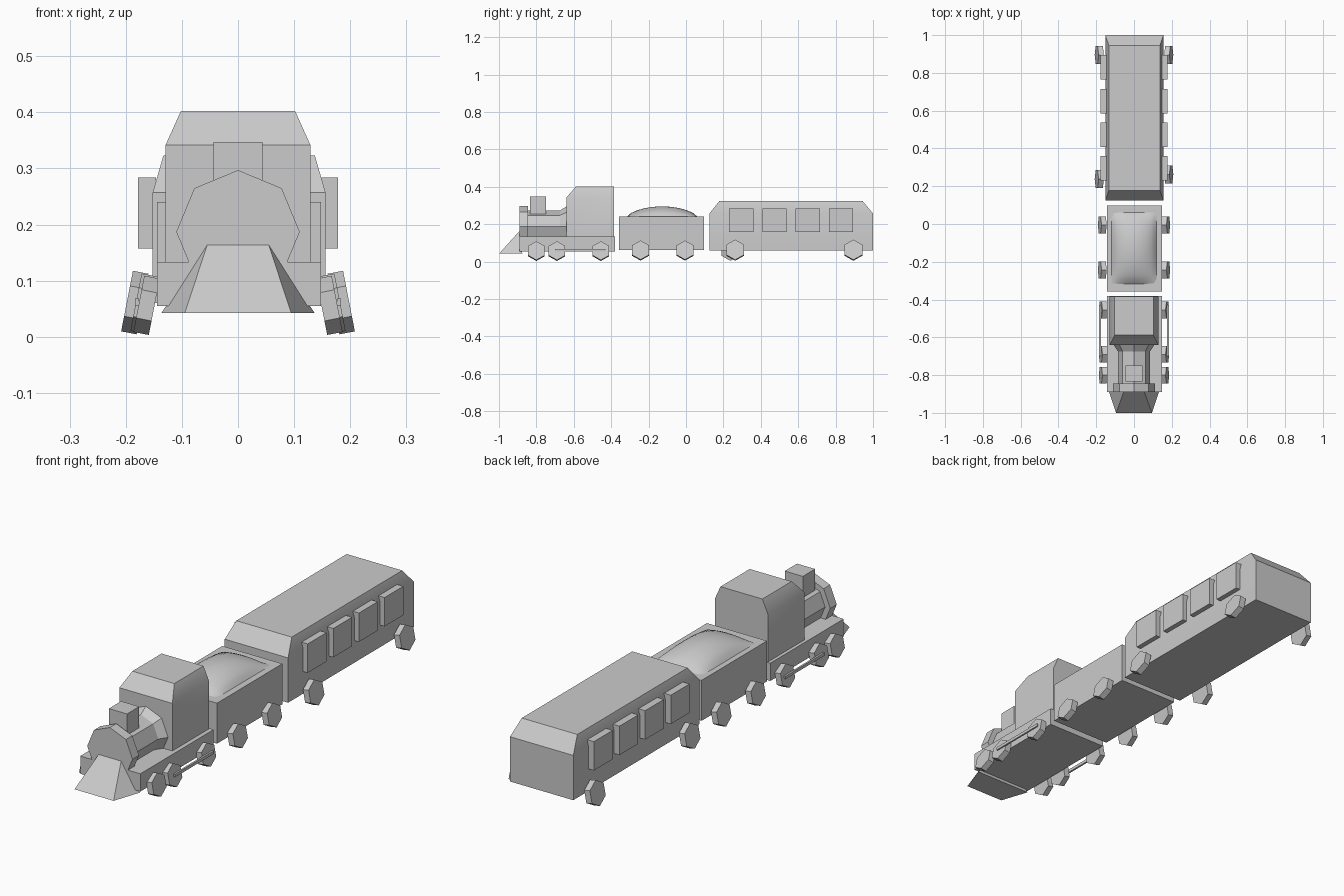
import bpy
import bmesh
from math import sin, cos, pi, radians

cube = bpy.data.objects.get("Cube")
if cube:
    bpy.data.objects.remove(cube, do_unlink=True)

# Single grey paint
grey = bpy.data.materials.new("plain_grey")
grey.use_nodes = True
colour = (0.6, 0.6, 0.6, 1)
grey.diffuse_color = colour
grey.node_tree.nodes["Principled BSDF"].inputs["Base Color"].default_value = colour


def finish(name, bm):
    bmesh.ops.recalc_face_normals(bm, faces=bm.faces)
    mesh = bpy.data.meshes.new(name)
    bm.to_mesh(mesh)
    bm.free()
    mesh.materials.append(grey)
    mesh.shade_smooth()
    mesh.set_sharp_from_angle(angle=radians(30))
    obj = bpy.data.objects.new(name, mesh)
    bpy.context.collection.objects.link(obj)
    return obj


def loft(name, rings):
    """Skin a closed solid through rings with equal point counts."""
    bm = bmesh.new()
    loops = [[bm.verts.new(p) for p in ring] for ring in rings]
    n = len(loops[0])
    for a, b in zip(loops, loops[1:]):
        for i in range(n):
            j = (i + 1) % n
            bm.faces.new((a[i], a[j], b[j], b[i]))
    bm.faces.new(loops[0])
    bm.faces.new(loops[-1])
    return finish(name, bm)


def rect(half_x, y0, y1, z, cx=0.0):
    return [(cx - half_x, y0, z), (cx + half_x, y0, z),
            (cx + half_x, y1, z), (cx - half_x, y1, z)]


def box(name, half_x, y0, y1, z0, z1, cx=0.0):
    return loft(name, [rect(half_x, y0, y1, z0, cx), rect(half_x, y0, y1, z1, cx)])


def circle(sides, radius):
    steps = [2 * pi * i / sides for i in range(sides)]
    return [(radius * sin(a), radius * cos(a)) for a in steps]


def wheel(name, side, x, y, z, radius):
    """Hexagonal wheel whose foot splays outward."""
    pts = circle(6, radius)
    obj = loft(name, [[(h, u, v) for u, v in pts] for h in (-0.014, 0.014)])
    obj.location = (side * x, y, z)
    obj.rotation_euler.y = -side * radians(11)


# Engine: chassis, cab with sloped shoulders, chimney
box("engine_chassis", 0.146, -0.89, -0.38, 0.055, 0.133, 0.002)
loft("engine_cab", [rect(0.129, -0.64, -0.385, 0.12),
                    rect(0.129, -0.64, -0.385, 0.342),
                    rect(0.102, -0.588, -0.385, 0.402)])
box("chimney", 0.044, -0.834, -0.749, 0.22, 0.347)

# Octagonal boiler with a raised front rim and a flare at the cab
boiler = [(-0.89, 0.11), (-0.845, 0.11), (-0.845, 0.085), (-0.675, 0.085),
          (-0.64, 0.108), (-0.62, 0.108)]
loft("boiler", [[(u, y, 0.187 + v) for u, v in circle(8, r)] for y, r in boiler])

# Wedge-shaped front guard
bm = bmesh.new()
guard = [bm.verts.new((s * x, y, z)) for x, y, z in
         ((0.095, -1.0, 0.042), (0.137, -0.875, 0.042), (0.054, -0.888, 0.166))
         for s in (-1, 1)]
for face in ((0, 1, 5, 4), (0, 1, 3, 2), (2, 3, 5, 4), (0, 2, 4), (1, 5, 3)):
    bm.faces.new([guard[i] for i in face])
finish("front_guard", bm)

# Tender with a rounded heap on top
box("tender_body", 0.146, -0.357, 0.097, 0.062, 0.24, 0.002)
bm = bmesh.new()
bmesh.ops.create_grid(bm, x_segments=16, y_segments=16, size=1)
for v in bm.verts:
    u, w = v.co.x, v.co.y
    lift = (max(0, 1 - u * u) * max(0, 1 - w * w)) ** 0.7
    v.co = (0.12 * u, -0.128 + 0.19 * w, 0.239 + 0.056 * lift)
finish("tender_heap", bm)

# Passenger carriage with sloped roof edges
loft("carriage_body", [rect(0.154, 0.125, 1.0, 0.06, 0.002),
                       rect(0.154, 0.125, 1.0, 0.257, 0.002),
                       rect(0.135, 0.178, 0.945, 0.323, 0.002)])

# Windows, wheels and coupling rods on both sides
for side, label in ((-1, "right"), (1, "left")):
    for i in range(4):
        y = 0.295 + 0.178 * i
        box(f"{label}_window_{i + 1}", 0.016, y - 0.065, y + 0.065,
            0.157, 0.284, side * 0.162)
    for y in (-0.8, -0.69, -0.455):
        wheel(f"{label}_engine_wheel", side, 0.163, y, 0.056, 0.051)
    for y in (-0.243, -0.005):
        wheel(f"{label}_tender_wheel", side, 0.168, y, 0.059, 0.052)
    for y in (0.25 + 0.013 * side, 0.895):
        wheel(f"{label}_carriage_wheel", side, 0.184, y, 0.061, 0.055)
    box(f"{label}_coupling_rod", 0.004, -0.70, -0.43, 0.055, 0.068, side * 0.18)
